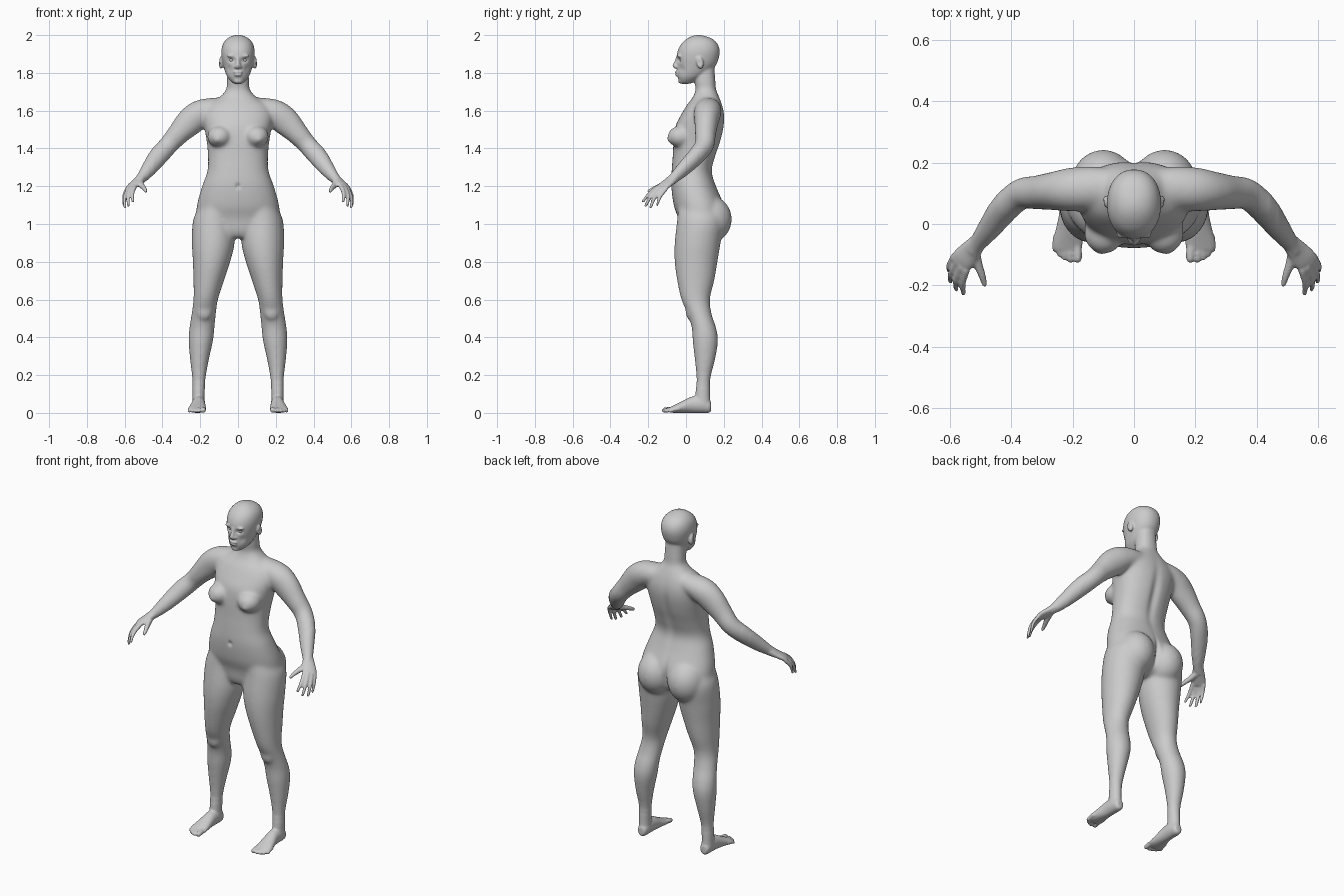
import bpy, bmesh
from math import sin, cos, pi, exp, copysign
from mathutils import Vector, Matrix

mid, half = bmesh.new(), bmesh.new()   # centre parts / right-hand parts to mirror


def catmull(rows, n=5):
    out = []
    for i in range(len(rows) - 1):
        p0, p1, p2 = rows[max(i - 1, 0)], rows[i], rows[i + 1]
        p3 = rows[min(i + 2, len(rows) - 1)]
        for k in range(n):
            t = k / n
            out.append([0.5 * (2 * b + (c - a) * t + (2 * a - 5 * b + 4 * c - d) * t * t
                               + (3 * b - a - 3 * c + d) * t ** 3)
                        for a, b, c, d in zip(p0, p1, p2, p3)])
    return out + [list(rows[-1])]


def tube(bm, rows, ref=(1, 0, 0), normal=None, power=2.0, seg=40):
    """Loft ellipses; each row is x, y, z, radius along ref, radius across."""
    rows = catmull(rows)
    pts = [Vector(r[:3]) for r in rows]
    rings = []
    for i, r in enumerate(rows):
        t = Vector(normal) if normal else (pts[min(i + 1, len(pts) - 1)] - pts[max(i - 1, 0)]).normalized()
        u = Vector(ref)
        u = (u - t * u.dot(t)).normalized()
        v = t.cross(u)
        ring = []
        for k in range(seg):
            a = 2 * pi * k / seg
            c = copysign(abs(cos(a)) ** (2 / power), cos(a))
            s = copysign(abs(sin(a)) ** (2 / power), sin(a))
            ring.append(bm.verts.new(pts[i] + u * c * max(r[3], .002) + v * s * max(r[4], .002)))
        rings.append(ring)
    for A, B in zip(rings, rings[1:]):
        for k in range(seg):
            j = (k + 1) % seg
            bm.faces.new((A[k], A[j], B[j], B[k]))
    bm.faces.new(rings[0])
    bm.faces.new(rings[-1])


def column(bm, rows, power=2.0):
    """Horizontal slices: z, x centre, half width, front y, back y."""
    tube(bm, [(x, (f + b) / 2, z, w, (b - f) / 2) for z, x, w, f, b in rows],
         normal=(0, 0, 1), power=power, seg=64)


def ball(bm, c, r, rot=0):
    m = Matrix.Translation(c) @ Matrix.Rotation(rot, 4, 'X') @ Matrix.Diagonal((*r, 1))
    bmesh.ops.create_uvsphere(bm, u_segments=32, v_segments=20, radius=1, matrix=m)


def digit(points, r0, r1):
    n = len(points) - 1
    rr = [r0 + (r1 - r0) * i / n for i in range(n + 1)]
    tube(half, [(*p, r, r) for p, r in zip(points, rr)], ref=(.66, .75, 0.1), seg=20)
    ball(half, points[-1], (r1, r1, r1))


# Torso and neck
column(mid, [(.925, 0, .07, -.01, .11), (.96, 0, .15, -.03, .17), (1.03, 0, .215, -.042, .2),
             (1.1, 0, .217, -.065, .2), (1.2, 0, .19, -.078, .16), (1.28, 0, .162, -.076, .138),
             (1.36, 0, .159, -.07, .158), (1.44, 0, .166, -.066, .185), (1.52, 0, .18, -.055, .202),
             (1.58, 0, .185, -.025, .203), (1.63, 0, .16, .005, .192), (1.67, 0, .1, .035, .177),
             (1.71, 0, .064, .05, .16), (1.76, 0, .058, .045, .155), (1.83, 0, .055, .04, .15)], 2.25)
# Head
column(mid, [(1.742, 0, .018, -.022, .015), (1.752, 0, .034, -.034, .045), (1.775, 0, .054, -.043, .085),
             (1.80, 0, .066, -.046, .12), (1.84, 0, .078, -.047, .158), (1.88, 0, .086, -.049, .174),
             (1.92, 0, .088, -.043, .178), (1.955, 0, .079, -.024, .166), (1.98, 0, .059, .004, .14),
             (1.994, 0, .035, .03, .105), (2.001, 0, .008, .055, .075)], 2.15)
# Nose, lips, chin
tube(mid, [(0, -.043, 1.885, .008, .01), (0, -.051, 1.86, .009, .01), (0, -.058, 1.838, .013, .013),
           (0, -.053, 1.826, .012, .008)], seg=20)
ball(mid, (0, -.061, 1.836), (.010, .011, .009))
ball(mid, (0, -.046, 1.804), (.025, .014, .007))
ball(mid, (0, -.045, 1.790), (.022, .014, .008))
ball(mid, (0, -.027, 1.757), (.024, .015, .014))
ball(half, (.013, -.05, 1.832), (.009, .012, .008))
# Brow and ear
ball(half, (.034, -.036, 1.89), (.026, .012, .007))
ball(half, (.09, .074, 1.853), (.012, .019, .033), .2)
# Breast and buttock
ball(half, (.098, -.03, 1.462), (.066, .068, .058))
ball(half, (.108, -.08, 1.45), (.025, .022, .024))
ball(half, (.1, .125, 1.025), (.108, .118, .125))

# Arm
tube(half, [(.06, .12, 1.615, .06, .052), (.13, .118, 1.607, .07, .062), (.2, .113, 1.583, .072, .074),
            (.255, .108, 1.54, .064, .075), (.315, .103, 1.478, .056, .06), (.368, .098, 1.418, .051, .052),
            (.418, .056, 1.362, .047, .052), (.468, -.01, 1.295, .038, .042), (.508, -.06, 1.247, .028, .029),
            (.53, -.085, 1.226, .028, .022)], ref=(0, 1, 0))
# Palm, fingers and thumb
tube(half, [(.508, -.058, 1.247, .028, .026), (.535, -.09, 1.222, .036, .02), (.557, -.115, 1.203, .04, .017),
            (.572, -.133, 1.188, .038, .013)], ref=(.66, .75, -.07))
digit([(.547, -.148, 1.198), (.559, -.193, 1.161), (.557, -.227, 1.12)], .0125, .008)
digit([(.563, -.138, 1.197), (.581, -.183, 1.152), (.58, -.213, 1.097)], .0125, .008)
digit([(.577, -.123, 1.192), (.598, -.163, 1.145), (.599, -.187, 1.09)], .012, .008)
digit([(.587, -.105, 1.187), (.604, -.135, 1.147), (.604, -.153, 1.1)], .011, .007)
digit([(.522, -.08, 1.225), (.509, -.132, 1.203), (.496, -.168, 1.188), (.488, -.196, 1.174)], .018, .009)

# Leg
column(half, [(1.1, .115, .085, -.04, .17), (1.02, .128, .11, -.047, .2), (.9, .131, .113, -.06, .183),
              (.8, .14, .099, -.06, .167), (.7, .155, .081, -.047, .15), (.6, .171, .065, -.025, .127),
              (.52, .182, .065, .01, .137), (.45, .191, .067, .03, .16), (.38, .197, .065, .035, .17),
              (.28, .204, .05, .046, .154), (.18, .207, .036, .055, .13), (.1, .209, .032, .05, .127),
              (.04, .209, .033, .045, .13)])
ball(half, (.178, .02, .535), (.04, .022, .045))
# Foot and toes
tube(half, [(.208, .133, .032, .016, .022), (.208, .12, .036, .028, .036), (.208, .08, .045, .034, .045),
            (.209, .03, .043, .036, .043), (.213, -.02, .031, .043, .031), (.216, -.06, .021, .049, .021),
            (.217, -.085, .016, .046, .014)], normal=(0, 1, 0))
for x, y, r in ((.184, -.113, .014), (.208, -.117, .0105), (.226, -.11, .01), (.243, -.099, .0095), (.258, -.083, .009)):
    digit([(.217 + (x - .217) * .9, y + .05, .02), (x, y + .02, .018), (x, y, r)], r, r)

# Mirror the right-hand parts and join with the centre
me = bpy.data.meshes.new("body")
half.to_mesh(me)
mid.from_mesh(me)
me.transform(Matrix.Scale(-1, 4, (1, 0, 0)))
mid.from_mesh(me)
bmesh.ops.recalc_face_normals(mid, faces=mid.faces)
mid.to_mesh(me)
body = bpy.data.objects.new("body", me)
bpy.context.collection.objects.link(body)

# Fuse into one skin
mod = body.modifiers.new("fuse", 'REMESH')
mod.mode = 'VOXEL'
mod.voxel_size = .0055
skin = bpy.data.meshes.new_from_object(body.evaluated_get(bpy.context.evaluated_depsgraph_get()))
body.modifiers.clear()
body.data = skin
bm = bmesh.new()
bm.from_mesh(skin)


def relax(test, times):
    vs = [v for v in bm.verts if test(v.co)]
    for _ in range(times):
        bmesh.ops.smooth_vert(bm, verts=vs, factor=.5, use_axis_x=True, use_axis_y=True, use_axis_z=True)


def press(c, r, d):
    """Soft push around c (both sides), falloff radii r, offset d."""
    for v in bm.verts:
        q = ((abs(v.co.x) - c[0]) / r[0]) ** 2 + ((v.co.y - c[1]) / r[1]) ** 2 + ((v.co.z - c[2]) / r[2]) ** 2
        if q < 6:
            s = copysign(1, v.co.x)
            v.co += Vector((d[0] * s, d[1], d[2])) * exp(-q)


# Blend the muscles, keep hands, feet and face crisp
relax(lambda p: abs(p.x) < .47 and .13 < p.z < 1.69, 14)
relax(lambda p: abs(p.x) < .44 and .16 < p.z < 1.67, 14)
relax(lambda p: p.z > 1.67 and (p.y > .1 or p.z < 1.735 or p.z > 1.91), 6)
relax(lambda p: True, 2)
# Spine, cleft, navel, eye sockets, temples, mouth, ear hollow
press((0, .19, 1.4), (.025, .1, .15), (0, -.013, 0))
press((0, .2, 1.03), (.012, .06, .08), (0, -.014, 0))
press((0, -.077, 1.2), (.012, .03, .014), (0, .009, 0))
press((.034, -.045, 1.868), (.017, .03, .011), (0, .013, 0))
press((.05, -.03, 1.82), (.016, .03, .02), (-.004, .003, 0))
press((0, -.06, 1.797), (.022, .02, .003), (0, .005, 0))
press((.1, .07, 1.855), (.008, .008, .014), (-.006, 0, 0))
for v in bm.verts:
    v.co.z = max(v.co.z, 0)
bm.to_mesh(skin)

# Eyes
eyes_mesh = bpy.data.meshes.new("eyes")
eb = bmesh.new()
for s in (-1, 1):
    ball(eb, (s * .034, -.019, 1.868), (.015, .0145, .0125))
eb.to_mesh(eyes_mesh)
eyes = bpy.data.objects.new("eyes", eyes_mesh)
bpy.context.collection.objects.link(eyes)

for o in (body, eyes):
    o.data.polygons.foreach_set("use_smooth", [True] * len(o.data.polygons))
    o.data.update()
